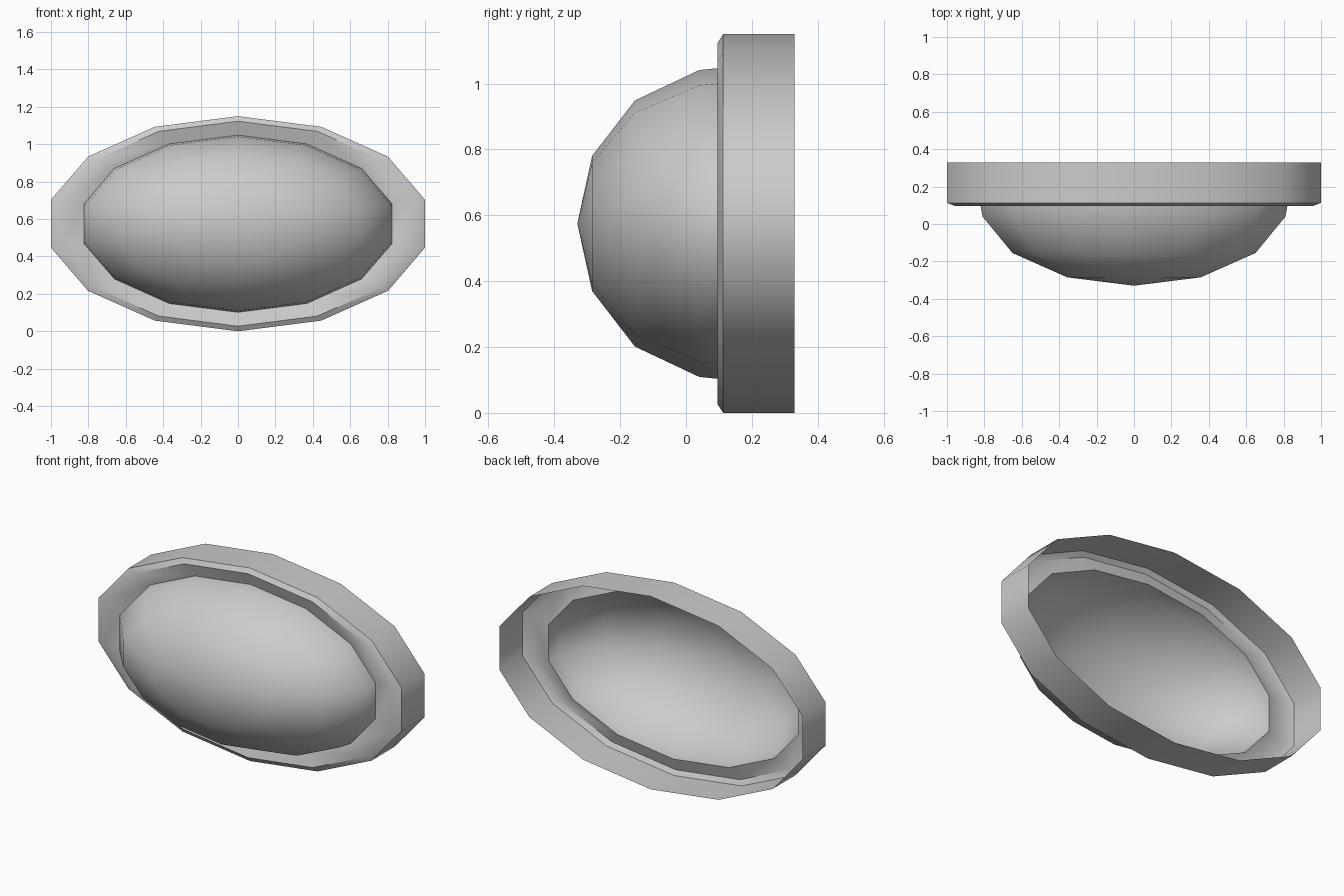
import bpy, bmesh, math

if "Cube" in bpy.data.objects:
    bpy.data.objects.remove(bpy.data.objects["Cube"])

SIDES = 14
RX = 1 / math.sin(math.radians(3 * 360 / SIDES))  # flat ends land on x = +-1
RZ = 0.575


def lofted_shell(name, profile):
    """Open elliptical shell from (y, scale) rings; scale 0 makes a pole."""
    bm = bmesh.new()
    rings = []
    for y, s in profile:
        if s == 0:
            rings.append([bm.verts.new((0, y, RZ))] * SIDES)
            continue
        angles = [2 * math.pi * i / SIDES for i in range(SIDES)]
        rings.append([bm.verts.new((RX * s * math.sin(a), y, RZ + RZ * s * math.cos(a)))
                      for a in angles])
    for a, b in zip(rings, rings[1:]):
        for i in range(SIDES):
            j = (i + 1) % SIDES
            corners = list(dict.fromkeys((a[i], a[j], b[j], b[i])))
            bm.faces.new(corners)
    bm.normal_update()
    # make the outside face the front
    if sum(f.normal.y * f.calc_area() for f in bm.faces) > 0:
        bmesh.ops.reverse_faces(bm, faces=bm.faces[:])
    mesh = bpy.data.meshes.new(name)
    bm.to_mesh(mesh)
    bm.free()
    obj = bpy.data.objects.new(name, mesh)
    bpy.context.collection.objects.link(obj)
    bpy.ops.object.select_all(action='DESELECT')
    obj.select_set(True)
    bpy.context.view_layer.objects.active = obj
    bpy.ops.object.shade_smooth_by_angle(angle=math.radians(45))
    return obj


# mounting rim: open back, side wall, front bevel, shallow recessed lip
lofted_shell("mounting_rim", [(0.33, 1), (0.113, 1), (0.095, 0.953), (0.12, 0.824)])

# domed lens
lofted_shell("lens_dome", [(0.12, 0.824), (0.04, 0.81), (-0.155, 0.65),
                           (-0.285, 0.357), (-0.33, 0)])
